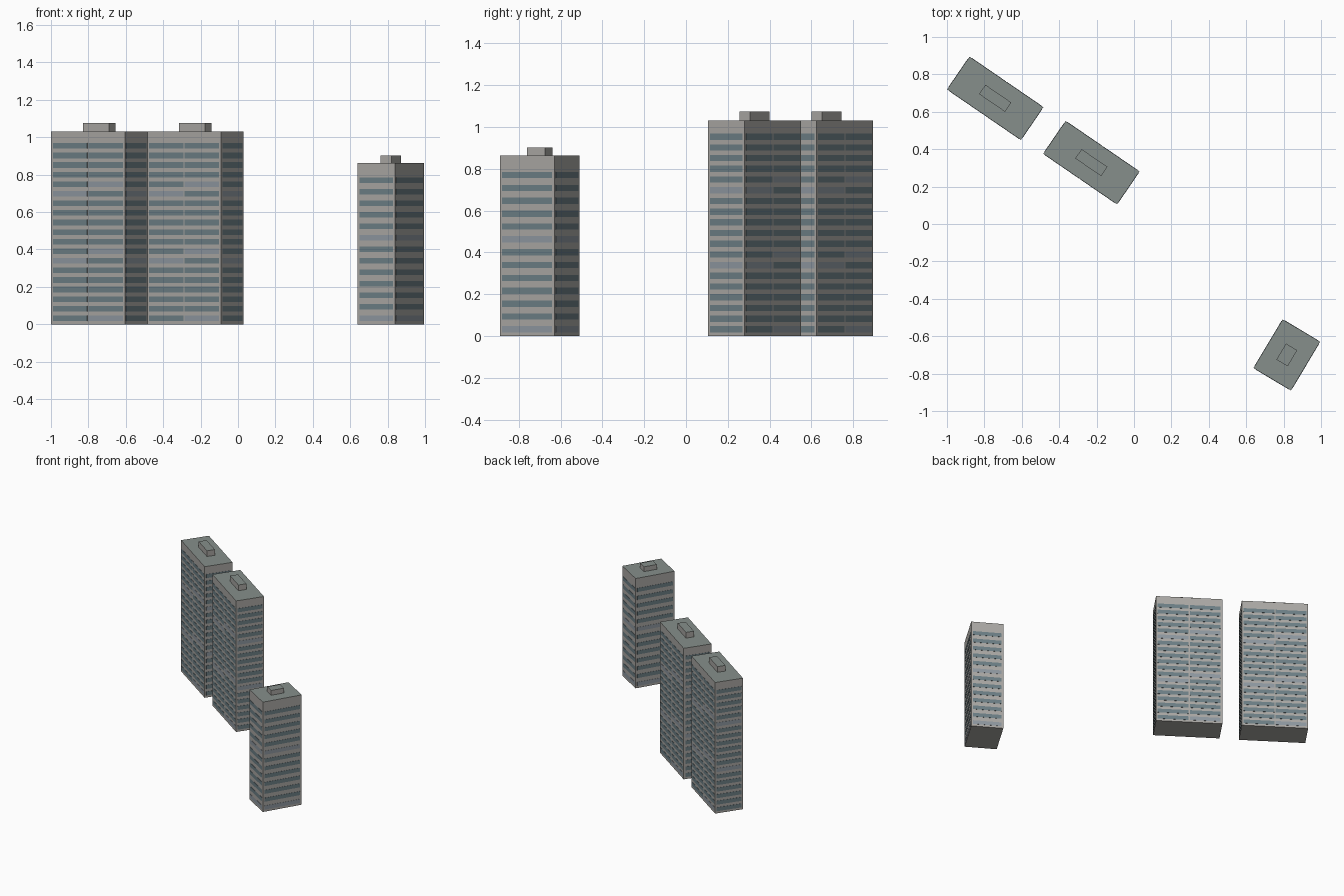
import bpy, bmesh, math
from mathutils import Matrix, Vector

if "Cube" in bpy.data.objects:
    bpy.data.objects.remove(bpy.data.objects["Cube"])


def material(name, color):
    m = bpy.data.materials.new(name)
    m.diffuse_color = (*color, 1)
    m.use_nodes = True
    m.node_tree.nodes["Principled BSDF"].inputs["Base Color"].default_value = m.diffuse_color
    return m


WALL = material("concrete", (0.40, 0.39, 0.37))
ROOF = material("roof_felt", (0.24, 0.275, 0.26))
GLASS = material("glass", (0.15, 0.21, 0.235))
PALE = material("pale_glass", (0.27, 0.31, 0.35))


def add_box(bm, size, centre, mat=0, top_mat=None):
    mx = Matrix.Translation(centre) @ Matrix.Diagonal((*size, 1))
    verts = bmesh.ops.create_cube(bm, size=1, matrix=mx)["verts"]
    for f in {f for v in verts for f in v.link_faces}:
        f.normal_update()
        f.material_index = top_mat if top_mat is not None and f.normal.z > 0.5 else mat


def finish(bm, name, mats, place):
    mesh = bpy.data.meshes.new(name)
    bm.to_mesh(mesh)
    bm.free()
    for m in mats:
        mesh.materials.append(m)
    ob = bpy.data.objects.new(name, mesh)
    ob.matrix_world = place
    bpy.context.collection.objects.link(ob)


def is_pale(row, col, cols):
    # Pale panes step across the columns and repeat every seven floors
    if cols == 2:
        return row % 7 == (5 if col == 0 else 4)
    return row % 7 == 5


def tower(name, x, y, angle, w, d, h, rows, pitch, front_cols, hut):
    place = Matrix.Translation((x, y, 0)) @ Matrix.Rotation(math.radians(angle), 4, "Z")

    # Main block with a darker roof
    bm = bmesh.new()
    add_box(bm, (w, d, h), (0, 0, h / 2), 0, 1)
    finish(bm, name + "_block", [WALL, ROOF], place)

    # Rooftop plant room
    bm = bmesh.new()
    add_box(bm, hut, (0, 0, h + hut[2] / 2), 0, 1)
    finish(bm, name + "_plant_room", [WALL, ROOF], place)

    # Window bands on all four sides
    bm = bmesh.new()
    margin, gap, proud = 0.012, 0.008, 0.0015
    for side in range(4):
        width, depth = (w, d) if side % 2 == 0 else (d, w)
        cols = front_cols if side % 2 == 0 else 1
        pane = (width - 2 * margin - gap * (cols - 1)) / cols
        turn = Matrix.Rotation(side * math.pi / 2, 4, "Z")
        for row in range(rows):
            z = pitch * (rows - 1 - row) + 0.032
            for col in range(cols):
                px = -width / 2 + margin + pane / 2 + col * (pane + gap)
                before = set(bm.verts)
                add_box(bm, (pane, 2 * proud, 0.03), (px, -depth / 2, z),
                        1 if is_pale(row, col, cols) else 0)
                new = [v for v in bm.verts if v not in before]
                bmesh.ops.transform(bm, matrix=turn, verts=new)
    finish(bm, name + "_windows", [GLASS, PALE], place)


# Two tall slabs and one shorter tower
for name, x, y in (("rear_slab", -0.742, 0.672), ("middle_slab", -0.228, 0.328)):
    tower(name, x, y, -34.4, 0.478, 0.212, 1.03, 19, 0.0512, 2, (0.168, 0.06, 0.045))
tower("short_tower", 0.817, -0.70, -30.9, 0.233, 0.303, 0.863, 13, 0.0615, 1,
      (0.07, 0.1, 0.038))
